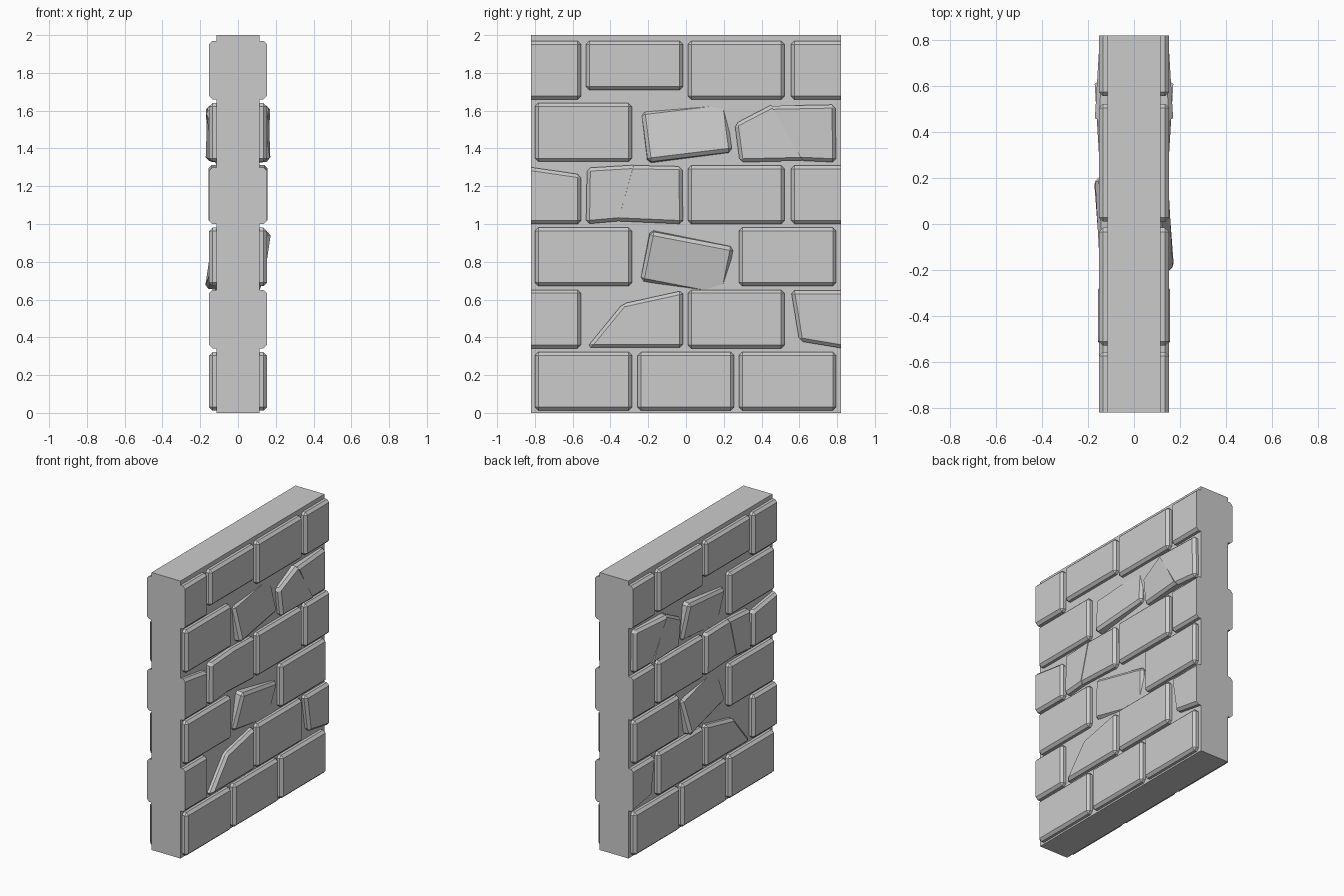
import bpy, bmesh
from math import radians
from mathutils import Matrix

if "Cube" in bpy.data.objects:
    bpy.data.objects.remove(bpy.data.objects["Cube"])

T = 0.153      # half thickness of a brick (bricks run right through the wall)
END = 0.82     # wall half length


def finish(bm, name):
    bmesh.ops.recalc_face_normals(bm, faces=bm.faces)
    me = bpy.data.meshes.new(name)
    bm.to_mesh(me)
    bm.free()
    ob = bpy.data.objects.new(name, me)
    bpy.context.collection.objects.link(ob)
    return ob


def stone(name, pts, thick=lambda y: T, crack=(), chamfer=0.018):
    """Chamfered prism from a (y, z) outline, through the wall along x.
    Edges on the wall ends or on crack points stay sharp."""
    bm = bmesh.new()
    a = [bm.verts.new((thick(y), y, z)) for y, z in pts]
    b = [bm.verts.new((-thick(y), y, z)) for y, z in pts]
    bm.faces.new(a)
    bm.faces.new(b[::-1])
    n = len(pts)
    for i in range(n):
        j = (i + 1) % n
        bm.faces.new((a[j], a[i], b[i], b[j]))
    sharp = {v for i in crack for v in (a[i], b[i])}
    sharp |= {v for v in bm.verts if abs(v.co.y) > END - 0.001}
    bmesh.ops.recalc_face_normals(bm, faces=bm.faces)
    edges = [e for e in bm.edges if not all(v in sharp for v in e.verts)]
    bmesh.ops.bevel(bm, geom=edges, offset=chamfer, offset_type='OFFSET',
                    segments=1, profile=0.5, affect='EDGES', clamp_overlap=True)
    return finish(bm, name)


def rect(y0, y1, z0, z1):
    return [(y0, z0), (y1, z0), (y1, z1), (y0, z1)]


# Wall core
bm = bmesh.new()
bmesh.ops.create_cube(bm, size=1, matrix=Matrix.Translation((0, 0, 1)) @
                      Matrix.Diagonal((0.23, 2 * END, 2, 1)))
finish(bm, "wall_core")

# Regular bricks in running bond, skipping the damaged ones
WHOLE = [(-0.80, -0.286), (-0.256, 0.254), (0.28, 0.795)]
SHIFTED = [(-END, -0.556), (-0.529, -0.016), (0.01, 0.522), (0.556, END)]
damaged = {(1, 1), (1, 3), (2, 1), (3, 0), (3, 1), (4, 1), (4, 2)}
for row in range(6):
    z0 = 0.012 + 0.3295 * row
    for col, (y0, y1) in enumerate(SHIFTED if row % 2 else WHOLE):
        if (row, col) in damaged:
            continue
        low = z0 + 0.05 if (row, col) == (5, 1) else z0
        stone(f"brick_{row}_{col}", rect(y0, y1, low, z0 + 0.31))

# Chipped bricks
stone("chipped_brick_low", [(-0.526, 0.345), (-0.016, 0.345), (-0.016, 0.648), (-0.335, 0.578)])
stone("chipped_brick_low_end", [(0.60, 0.38), (END, 0.343), (END, 0.648), (0.556, 0.648)])
stone("chipped_brick_mid_end", [(-END, 1.0), (-0.556, 1.0), (-0.556, 1.262), (-END, 1.30)])

# Cracked brick in the middle row
stone("cracked_brick_left", [(-0.529, 1.0), (-0.36, 1.015), (-0.277, 1.312), (-0.524, 1.297)],
      lambda y: T + 0.004, crack=(1, 2))
stone("cracked_brick_right", [(-0.36, 1.015), (-0.016, 1.0), (-0.02, 1.305), (-0.277, 1.31)],
      crack=(0, 3))

# Cracked brick bulging out of the wall
stone("bulging_brick_left", [(0.285, 1.327), (0.62, 1.335), (0.45, 1.63), (0.258, 1.53)],
      lambda y: 0.150 + 0.06 * (y - 0.26), crack=(1, 2))
stone("bulging_brick_right", [(0.62, 1.335), (0.795, 1.327), (0.79, 1.632), (0.45, 1.625)],
      lambda y: 0.150 + 0.06 * (0.795 - y), crack=(0, 3))

# Loose bricks turned in their sockets
for name, z, roll, tilt, yaw in (("loose_brick_upper", 1.468, 7, -9, 2),
                                 ("loose_brick_lower", 0.808, -11, 9, 2.6)):
    ob = stone(name, rect(-0.225, 0.225, -0.135, 0.135), lambda y: 0.142)
    ob.data.transform(Matrix.Translation((0, 0, z)) @
                      Matrix.Rotation(radians(yaw), 4, 'Z') @
                      Matrix.Rotation(radians(tilt), 4, 'Y') @
                      Matrix.Rotation(radians(roll), 4, 'X'))
